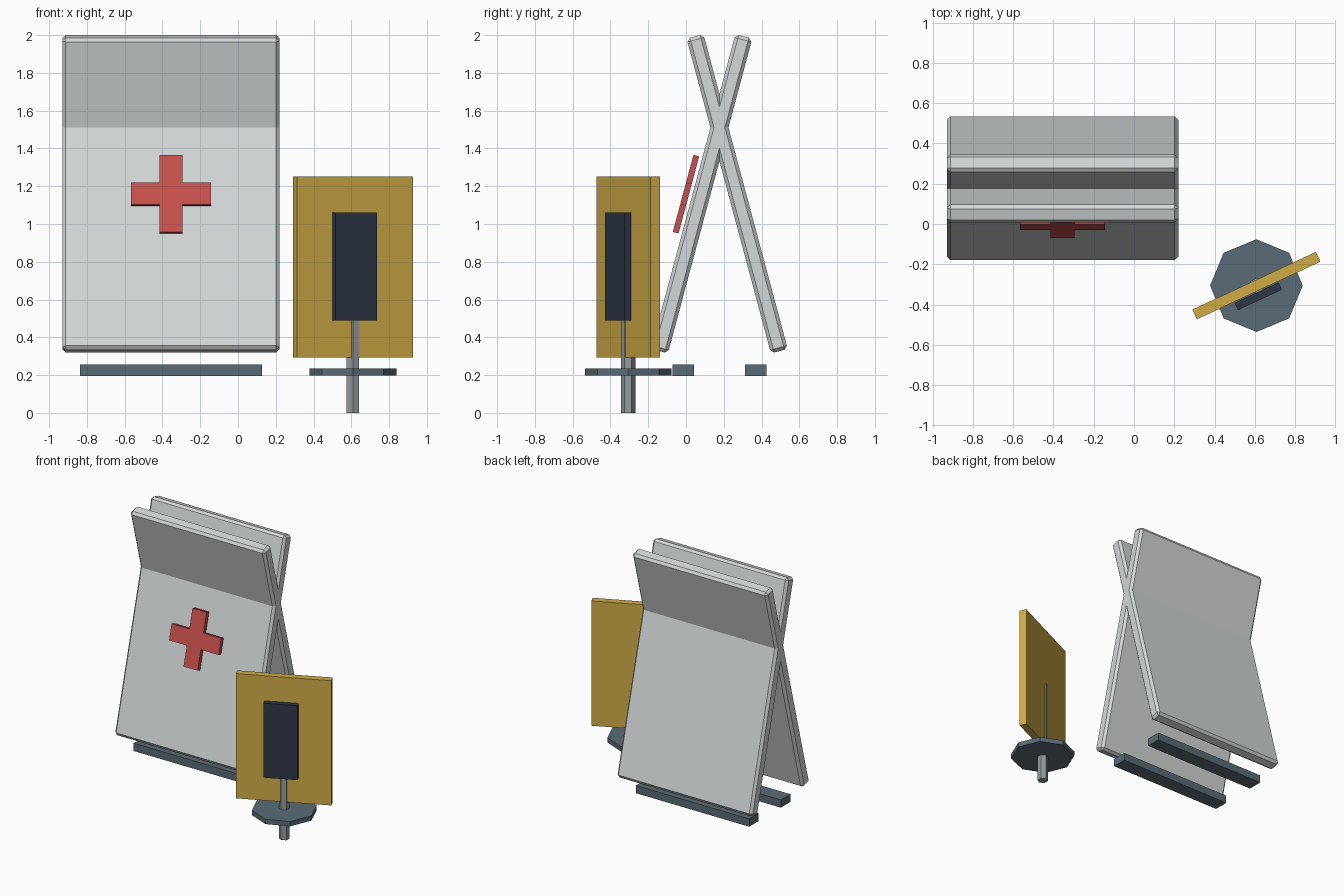
import bpy, bmesh
from math import radians
from mathutils import Matrix, Vector

old = bpy.data.objects.get("Cube")
if old:
    bpy.data.objects.remove(old, do_unlink=True)


def material(name, rgb):
    linear = [((c / 255 + 0.055) / 1.055) ** 2.4 for c in rgb] + [1.0]
    mat = bpy.data.materials.new(name)
    mat.use_nodes = True
    mat.diffuse_color = linear
    mat.node_tree.nodes["Principled BSDF"].inputs["Base Color"].default_value = linear
    return mat


light_grey = material("light grey", (212, 216, 216))
red = material("red", (200, 80, 76))
mustard = material("mustard", (208, 172, 70))
navy = material("navy", (46, 54, 72))
slate = material("slate", (90, 108, 118))
steel = material("steel", (148, 156, 158))


def add_object(name, bm, mat, location, tilt=0, turn=0):
    bmesh.ops.recalc_face_normals(bm, faces=bm.faces)
    mesh = bpy.data.meshes.new(name)
    bm.to_mesh(mesh)
    bm.free()
    mesh.materials.append(mat)
    obj = bpy.data.objects.new(name, mesh)
    obj.location = location
    obj.rotation_euler = (radians(tilt), 0, radians(turn))
    bpy.context.collection.objects.link(obj)
    return obj


def box(name, size, mat, location, tilt=0, turn=0, bevel=0):
    bm = bmesh.new()
    bmesh.ops.create_cube(bm, size=1, matrix=Matrix.Diagonal((*size, 1)))
    if bevel:
        bmesh.ops.bevel(bm, geom=bm.edges[:], offset=bevel, segments=1, affect='EDGES')
    return add_object(name, bm, mat, location, tilt, turn)


def prism(name, sides, radius, bottom, top, mat, x, y):
    bm = bmesh.new()
    bmesh.ops.create_cone(bm, cap_ends=True, segments=sides, radius1=radius,
                          radius2=radius, depth=top - bottom)
    return add_object(name, bm, mat, (x, y, (bottom + top) / 2))


# Crossed panels and the rails below them
MID_X, MID_Y, LEAN = -0.355, 0.177, 15
for name, side in (("front", -1), ("back", 1)):
    box(name + "_panel", (1.15, 0.092, 1.725), light_grey,
        (MID_X, MID_Y + side * 0.094, 1.16), tilt=side * LEAN, bevel=0.018)
    box(name + "_rail", (0.965, 0.115, 0.06), slate,
        (MID_X, MID_Y + side * 0.192, 0.226))

# Plus-shaped emblem, floating just off the front panel
arm, half, depth = 0.211, 0.06, 0.031
quarter = [(half, arm), (half, half), (arm, half)]
outline = []
for step in range(4):
    spin = Matrix.Rotation(radians(-90 * step), 2)
    outline += [spin @ Vector(p) for p in quarter]
bm = bmesh.new()
face = bm.faces.new([bm.verts.new((p.x, -depth / 2, p.y)) for p in outline])
extruded = bmesh.ops.extrude_face_region(bm, geom=[face], use_keep_orig=True)
moved = [v for v in extruded["geom"] if isinstance(v, bmesh.types.BMVert)]
bmesh.ops.translate(bm, verts=moved, vec=(0, depth, 0))
add_object("plus_emblem", bm, red, (MID_X, 0.0, 1.158), tilt=-LEAN)

# Sign on a post
POST_X, POST_Y, TURN = 0.608, -0.306, 25
box("sign_board", (0.677, 0.053, 0.96), mustard, (POST_X, POST_Y, 0.772), turn=TURN)
box("sign_screen", (0.241, 0.04, 0.573), navy, (0.617, -0.359, 0.775), turn=TURN)
prism("sign_post", 6, 0.0375, 0, 0.8, steel, POST_X, POST_Y)
prism("sign_base", 8, 0.23, 0.197, 0.234, slate, POST_X, POST_Y)
